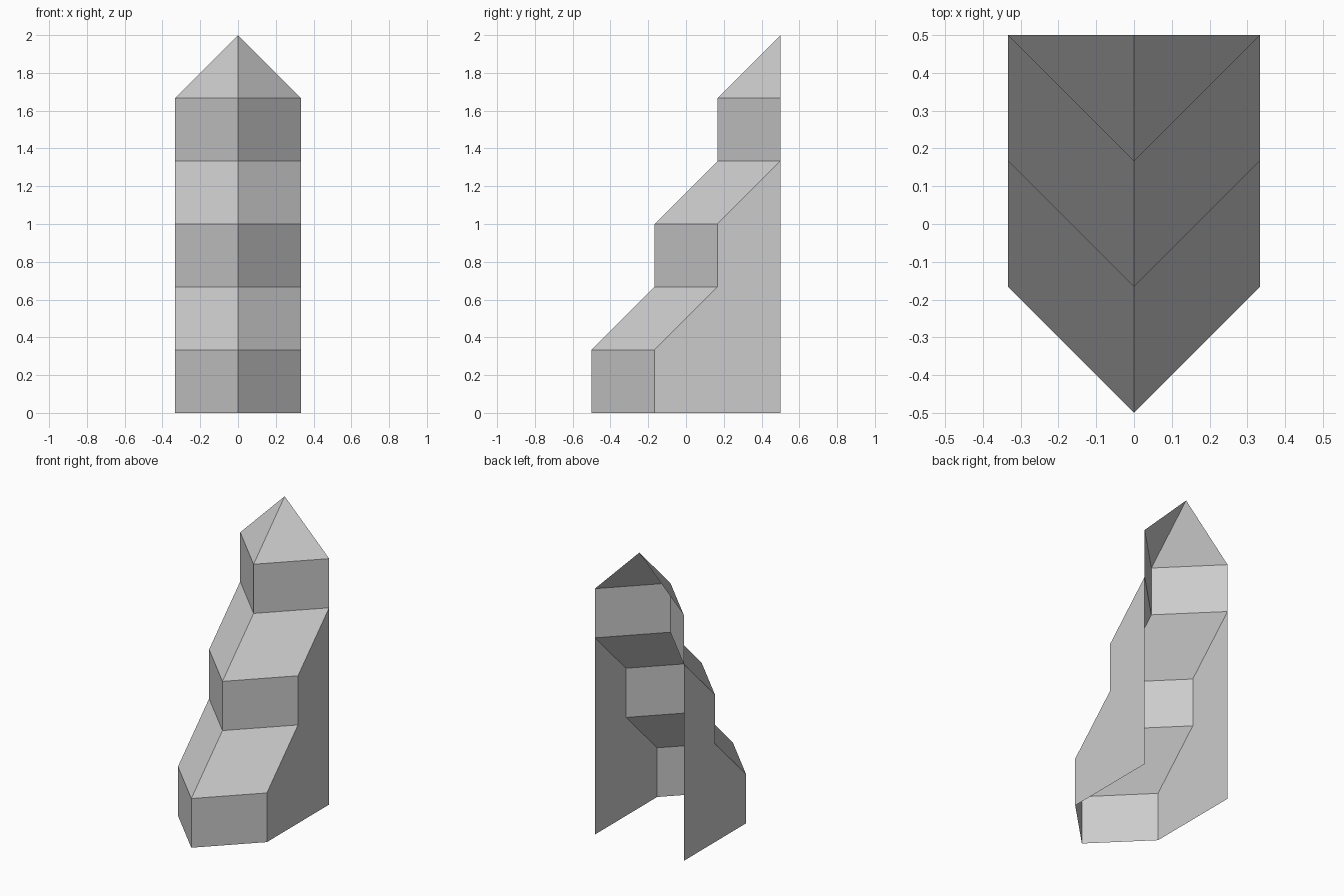
import bpy, bmesh

if "Cube" in bpy.data.objects:
    bpy.data.objects.remove(bpy.data.objects["Cube"])

T = 1 / 3

# Zigzag ridge profile on the centre line (y, z): riser, slope, repeated
ridge_profile = [(-0.5, 0.0)]
for i in range(3):
    y, z = ridge_profile[-1]
    ridge_profile += [(y, z + T), (y + T, z + 2 * T)]

bm = bmesh.new()
ridge = [bm.verts.new((0, y, z)) for y, z in ridge_profile]

# Outer edge: the ridge swept sideways and back (its last point would pass the open back)
outer = [bm.verts.new((T, y + T, z)) for y, z in ridge_profile[:-1]]

# Stepped front: risers and slopes
for i in range(len(outer) - 1):
    bm.faces.new((ridge[i], outer[i], outer[i + 1], ridge[i + 1]))

# Pointed tip
bm.faces.new((ridge[-2], outer[-1], ridge[-1]))

# Flat side panel
back_foot = bm.verts.new((T, 0.5, 0))
bm.faces.new((outer[0], back_foot, *reversed(outer[1:5])))

mesh = bpy.data.meshes.new("stepped_spire_shell")
bm.to_mesh(mesh)
bm.free()
shell = bpy.data.objects.new("stepped_spire_shell", mesh)
bpy.context.collection.objects.link(shell)

# Left half by mirroring; back and underside stay open
mirror = shell.modifiers.new("mirror", 'MIRROR')
mirror.use_axis = (True, False, False)
mirror.use_clip = True
